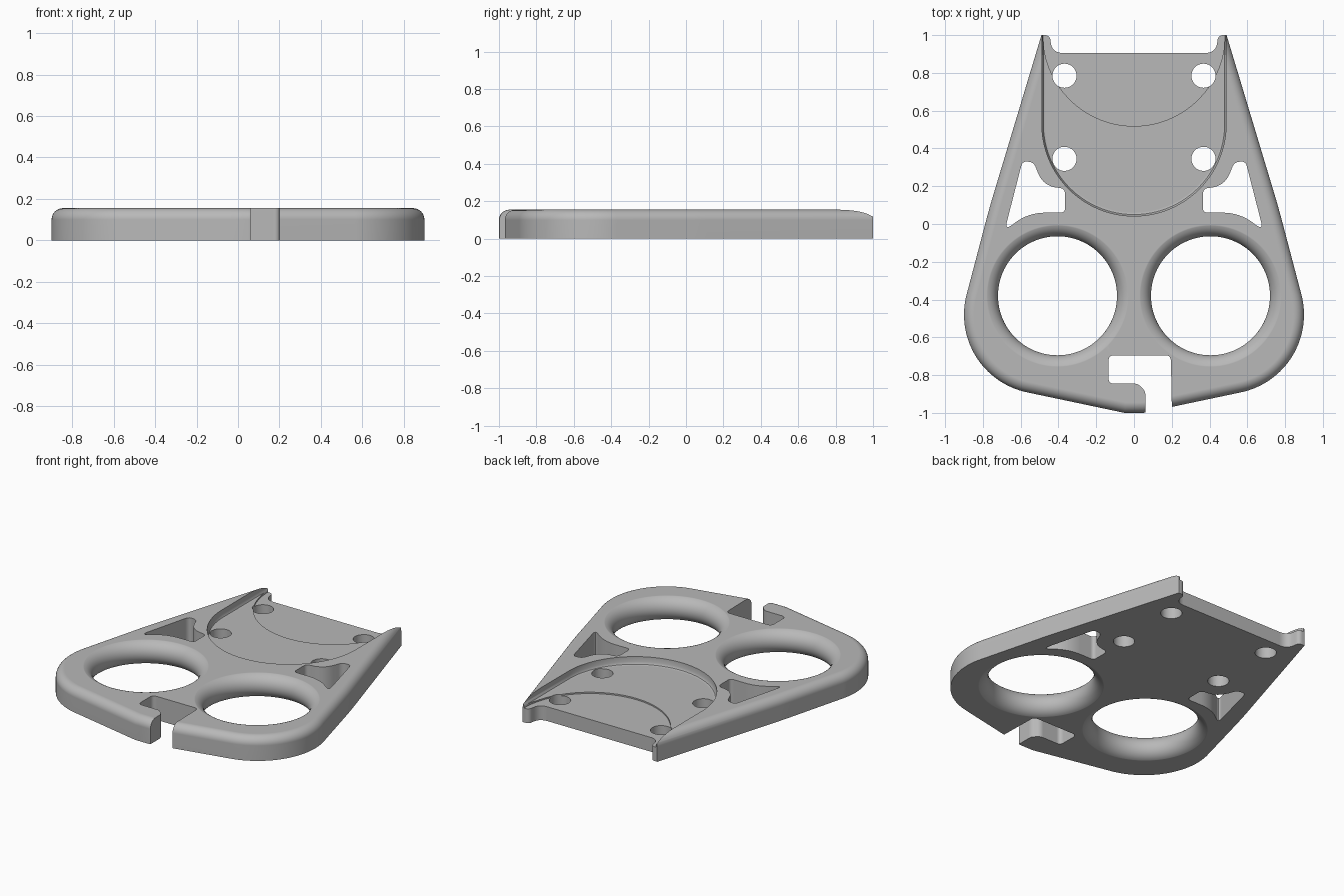
import bpy
import bmesh
from math import sin, cos, pi, radians
from mathutils import Vector

cube = bpy.data.objects.get("Cube")
if cube:
    bpy.data.objects.remove(cube, do_unlink=True)

THICK = 0.155
ABOVE = 0.3
BELOW = -0.1

grey = bpy.data.materials.new("plain_grey")
grey.use_nodes = True
grey.diffuse_color = (0.48, 0.48, 0.48, 1)
grey.node_tree.nodes["Principled BSDF"].inputs["Base Color"].default_value = grey.diffuse_color


def arc(cx, cy, r, a0, a1, n):
    """Points on an arc, angles in degrees."""
    steps = [radians(a0 + (a1 - a0) * i / n) for i in range(n + 1)]
    return [Vector((cx + r * cos(a), cy + r * sin(a))) for a in steps]


def rounded(corners, n=8):
    """Polygon from (x, y, cut) corners, each cut back and curved."""
    out = []
    for i, (x, y, r) in enumerate(corners):
        p = Vector((x, y))
        if r == 0:
            out.append(p)
            continue
        a = Vector(corners[i - 1][:2]) - p
        b = Vector(corners[(i + 1) % len(corners)][:2]) - p
        a = p + a.normalized() * r
        b = p + b.normalized() * r
        for k in range(n + 1):
            t = k / n
            out.append(a * (1 - t) ** 2 + p * 2 * t * (1 - t) + b * t * t)
    return out


def inset(pts, d):
    """Move a counter-clockwise outline inward by d."""
    out = []
    for i, p in enumerate(pts):
        e1 = (p - pts[i - 1]).normalized()
        e2 = (pts[(i + 1) % len(pts)] - p).normalized()
        n1, n2 = Vector((-e1.y, e1.x)), Vector((-e2.y, e2.x))
        out.append(p + (n1 + n2) * d / (1 + n1.dot(n2)))
    return out


def loft(name, pts, levels):
    """Closed solid through copies of an outline at (inset, z) levels."""
    bm = bmesh.new()
    rings = [[bm.verts.new((p.x, p.y, z)) for p in inset(pts, d)] for d, z in levels]
    for lo, hi in zip(rings, rings[1:]):
        for i in range(len(pts)):
            bm.faces.new((lo[i - 1], lo[i], hi[i], hi[i - 1]))
    bm.faces.new(rings[0][::-1])
    bm.faces.new(rings[-1])
    mesh = bpy.data.meshes.new(name)
    bm.to_mesh(mesh)
    bm.free()
    mesh.materials.append(grey)
    ob = bpy.data.objects.new(name, mesh)
    bpy.context.scene.collection.objects.link(ob)
    return ob


def mirrored(pts):
    return [Vector((-p.x, p.y)) for p in reversed(pts)]


def cut(target, cutter):
    """Subtract a cutter, moving to the next solver if the plate is lost."""
    cutter.hide_render = True
    mod = target.modifiers.new("cut", 'BOOLEAN')
    mod.operation = 'DIFFERENCE'
    mod.object = cutter
    for solver in ('EXACT', 'MANIFOLD', 'FLOAT'):
        mod.solver = solver
        graph = bpy.context.evaluated_depsgraph_get()
        mesh = bpy.data.meshes.new_from_object(target.evaluated_get(graph))
        if sum(f.area for f in mesh.polygons) > 3.5:
            target.data = mesh
            break
    target.modifiers.remove(mod)
    bpy.data.objects.remove(cutter, do_unlink=True)


# Plate body with a rounded top edge
half = [Vector((0.05, -1))] + arc(0.48, -0.48, 0.42, -78, 15, 32)
half += [Vector(p) for p in ((0.78, 0.03), (0.758, 0.11), (0.46, 1.1))]
R = 0.055
fillet = [(R - R * cos(a), THICK - R + R * sin(a)) for a in [i * pi / 16 for i in range(9)]]
plate = loft("base_plate", half + mirrored(half), [(0, 0)] + fillet)

through = [(0, BELOW), (0, ABOVE)]
cutters = []

# Rear edge with two small horns
rear = [(-1, 1, 0), (-0.445, 1, 0.03), (-0.435, 0.905, 0.06), (0.435, 0.905, 0.06),
        (0.445, 1, 0.03), (1, 1, 0), (1, 1.3, 0), (-1, 1.3, 0)]
cutters.append(loft("rear_cutter", rounded(rear), through))

# U-shaped recess and the slightly deeper round floor in it
u_shape = arc(0, 0.53, 0.488, -180, 0, 64) + [Vector((0.488, 1.4)), Vector((-0.488, 1.4))]
cutters.append(loft("recess_cutter", u_shape,
                    [(0.02, 0.103), (0.008, 0.108), (0, 0.122), (0, ABOVE)]))
cutters.append(loft("floor_cutter", arc(0, 1, 0.482, 3, 357, 59), [(0, 0.094), (0, ABOVE)]))

# Hooked slot at the front
slot = [(-0.135, -0.695, 0.03), (-0.135, -0.845, 0.03), (0.02, -0.845, 0.02),
        (0.06, -0.885, 0.02), (0.06, -1.1, 0), (0.203, -1.1, 0), (0.195, -0.695, 0.03)]
cutters.append(loft("slot_cutter", rounded(slot), through))

# Paired openings: large flared rings, screw holes, three-sided windows
bulge = 0.08
flare = [(bulge * (cos(a) - 1), THICK / 2 + bulge * sin(a))
         for a in [pi * (i / 20 - 0.5) for i in range(21)]]
window = [(0.365, 0.06, 0.025), (0.56, 0.06, 0.09), (0.685, -0.035, 0.05),
          (0.59, 0.335, 0.03), (0.53, 0.325, 0.025), (0.48, 0.2, 0.075), (0.365, 0.188, 0.03)]
for side in (-1, 1):
    cutters.append(loft("ring_cutter", arc(side * 0.405, -0.38, 0.315, 0, 356.25, 95), flare))
    for y in (0.345, 0.785):
        cutters.append(loft("screw_cutter", arc(side * 0.368, y, 0.064, 0, 348.75, 31), through))
    pts = rounded(window)
    cutters.append(loft("window_cutter", pts if side > 0 else mirrored(pts), through))

for cutter in cutters:
    cut(plate, cutter)

# Smooth the curves, keep flats flat
bpy.ops.object.select_all(action='DESELECT')
bpy.context.view_layer.objects.active = plate
plate.select_set(True)
bpy.ops.object.shade_smooth_by_angle(angle=radians(30))
weighted = plate.modifiers.new("even_shading", 'WEIGHTED_NORMAL')
weighted.keep_sharp = True
